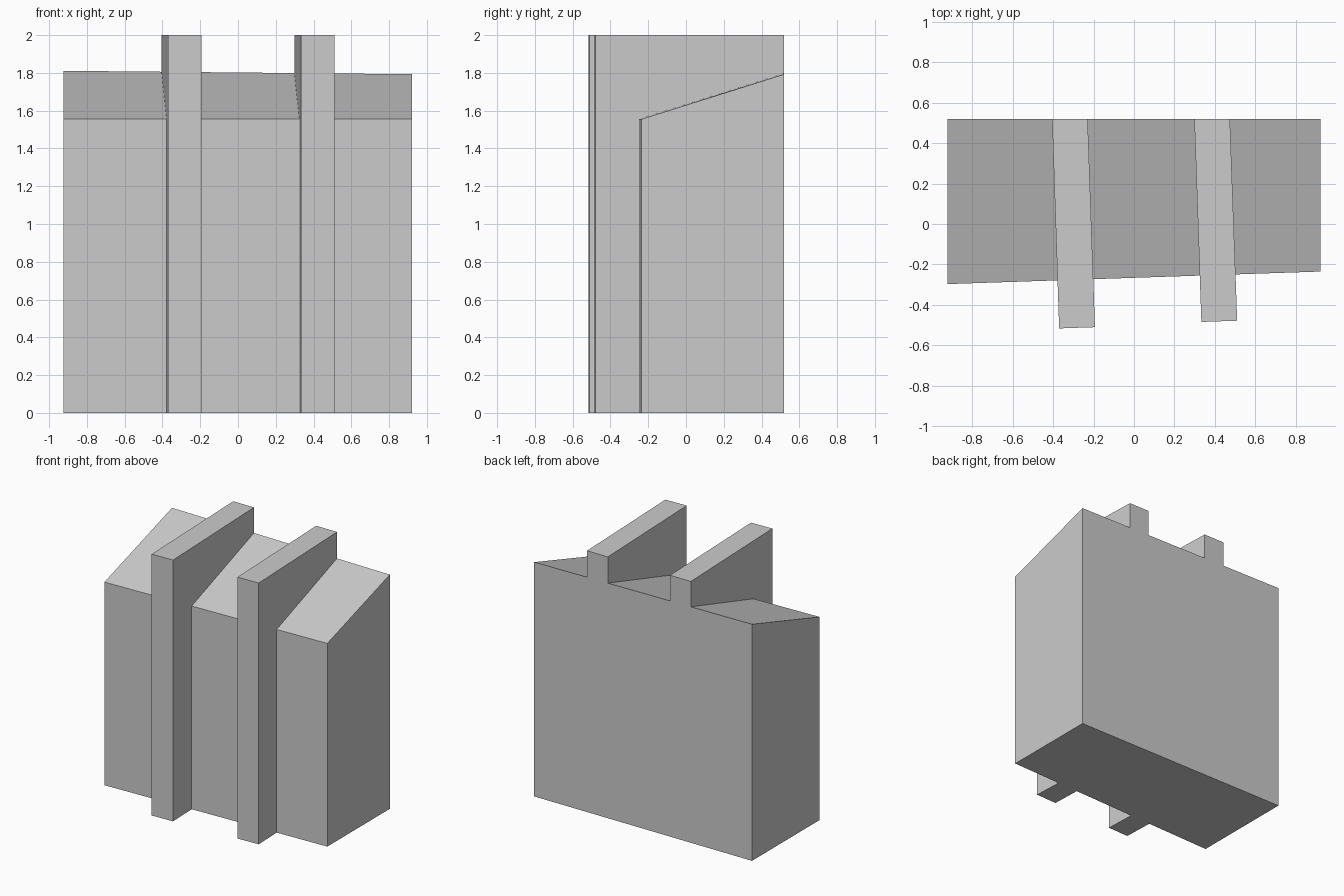
import bpy
import bmesh

cube = bpy.data.objects.get("Cube")
if cube:
    bpy.data.objects.remove(cube, do_unlink=True)

# One plain grey for the whole model
grey = bpy.data.materials.new("plain grey")
grey.use_nodes = True
colour = (0.6, 0.6, 0.6, 1)
grey.diffuse_color = colour
grey.node_tree.nodes["Principled BSDF"].inputs["Base Color"].default_value = colour

BACK = 0.52


def prism(name, plan, heights):
    """Upright block over a plan outline, with a top height per corner."""
    bm = bmesh.new()
    low = [bm.verts.new((x, y, 0)) for x, y in plan]
    high = [bm.verts.new((x, y, z)) for (x, y), z in zip(plan, heights)]
    bm.faces.new(low[::-1])
    bm.faces.new(high)
    n = len(plan)
    for i in range(n):
        j = (i + 1) % n
        bm.faces.new((low[i], low[j], high[j], high[i]))
    mesh = bpy.data.meshes.new(name)
    bm.to_mesh(mesh)
    bm.free()
    mesh.materials.append(grey)
    obj = bpy.data.objects.new(name, mesh)
    bpy.context.collection.objects.link(obj)
    return obj


# Body: skewed front wall and sloping roof
body = prism("sloped_body",
             [(-0.923, -0.297), (0.921, -0.235), (0.921, BACK), (-0.923, BACK)],
             [1.555, 1.555, 1.793, 1.811])

# Two slanted fins, rising past the roof and out of the front wall
fins = []
for side, x, front in (("right", -0.37, -0.516), ("left", 0.333, -0.484)):
    plan = [(x, front), (x + 0.177, front + 0.006),
            (x + 0.141, BACK), (x - 0.035, BACK)]
    fins.append(prism(side + "_fin", plan, [2] * 4))

# Join the fins to the body as one clean solid
bpy.context.view_layer.objects.active = body
for fin in fins:
    join = body.modifiers.new("join " + fin.name, "BOOLEAN")
    join.operation = "UNION"
    join.solver = "EXACT"
    join.object = fin
    bpy.ops.object.modifier_apply(modifier=join.name)
    bpy.data.objects.remove(fin, do_unlink=True)
body.name = "block_with_fins"
